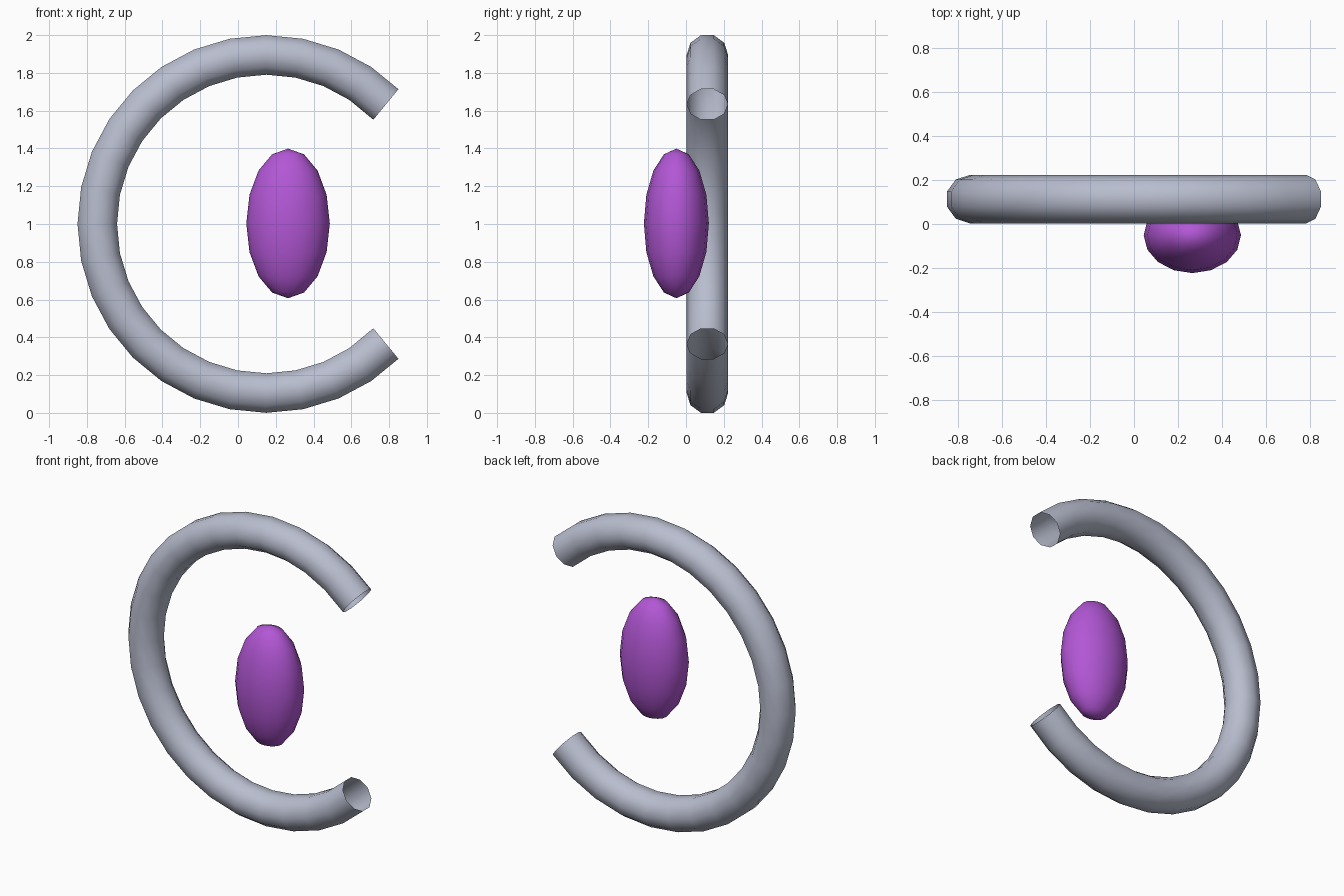
import bpy, math

if "Cube" in bpy.data.objects:
    bpy.data.objects.remove(bpy.data.objects["Cube"])


def material(name, rgb):
    m = bpy.data.materials.new(name)
    m.diffuse_color = (*rgb, 1)
    m.use_nodes = True
    m.node_tree.nodes["Principled BSDF"].inputs["Base Color"].default_value = m.diffuse_color
    return m


grey = material("cool grey", (0.48, 0.51, 0.62))
purple = material("purple", (0.45, 0.095, 0.67))

# Open ring: a 270 degree arc swept with a ten-sided hollow tube
SEGMENTS, RADIUS, TUBE = 24, 0.895, 0.11
curve = bpy.data.curves.new("open_ring", "CURVE")
curve.dimensions = "3D"
curve.bevel_depth = TUBE
curve.bevel_resolution = 3
curve.use_fill_caps = False
spline = curve.splines.new("POLY")
spline.points.add(SEGMENTS)
for i, p in enumerate(spline.points):
    a = math.radians(45 + 270 * i / SEGMENTS)
    p.co = (0.15 + RADIUS * math.cos(a), 0.113, 1 + RADIUS * math.sin(a), 1)
spline.use_smooth = True
ring = bpy.data.objects.new("open_ring", curve)
bpy.context.collection.objects.link(ring)
bpy.context.view_layer.objects.active = ring
ring.select_set(True)
bpy.ops.object.convert(target="MESH")
ring = bpy.context.object
ring.name = "open_ring"
ring.data.materials.clear()
ring.data.materials.append(grey)
bpy.ops.object.shade_smooth()

# Oval pod floating inside the ring
bpy.ops.mesh.primitive_uv_sphere_add(segments=16, ring_count=8, radius=1,
                                     location=(0.265, -0.051, 1.003))
pod = bpy.context.object
pod.name = "oval_pod"
pod.scale = (0.221, 0.172, 0.396)
pod.data.materials.append(purple)
bpy.ops.object.shade_smooth()
